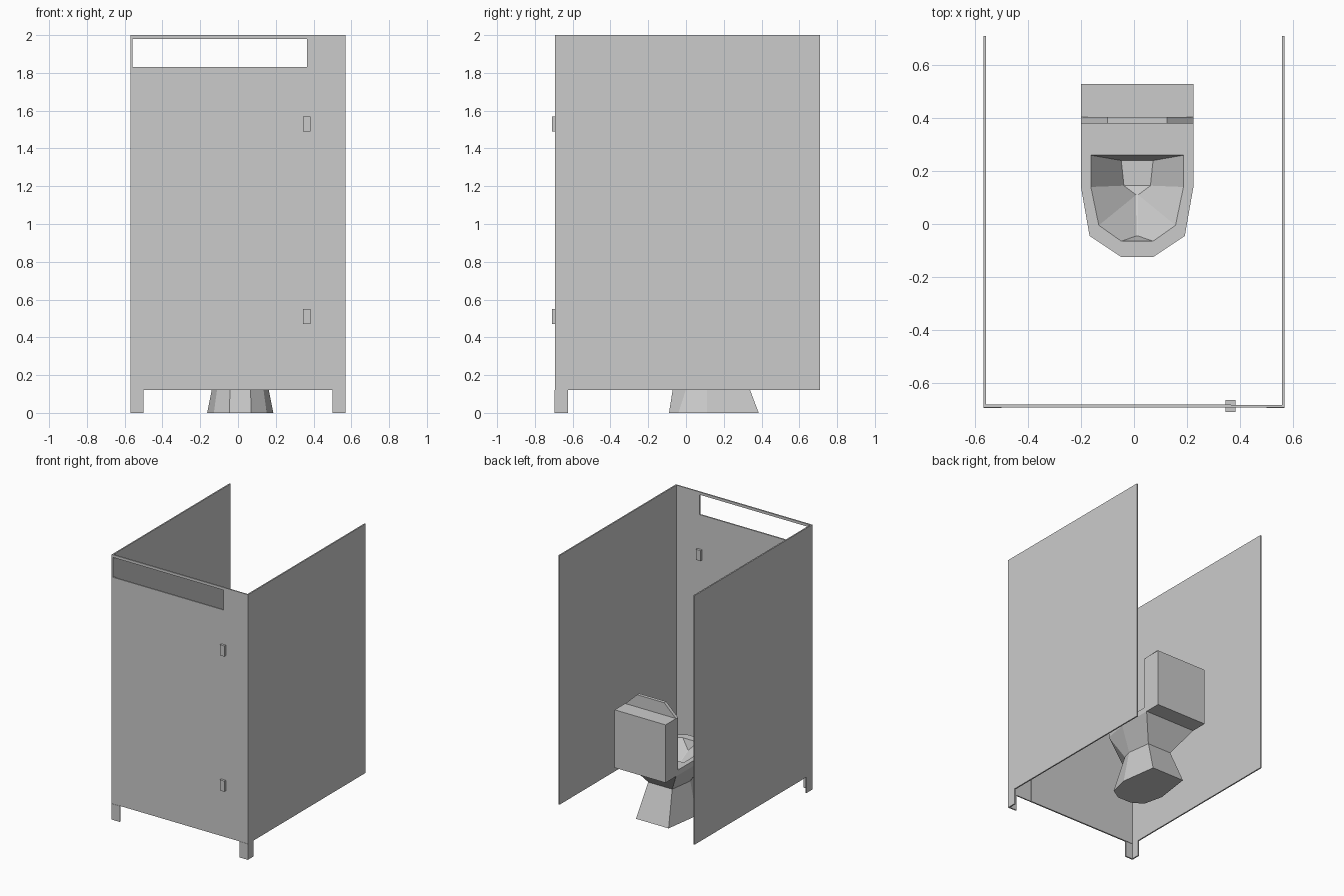
import bpy, bmesh

if "Cube" in bpy.data.objects:
    bpy.data.objects.remove(bpy.data.objects["Cube"])

CX = 0.012  # toilet centre line


def finish(name, bm):
    bmesh.ops.recalc_face_normals(bm, faces=bm.faces)
    me = bpy.data.meshes.new(name)
    bm.to_mesh(me)
    bm.free()
    ob = bpy.data.objects.new(name, me)
    bpy.context.collection.objects.link(ob)
    return ob


def box(name, x0, x1, y0, y1, z0, z1):
    bm = bmesh.new()
    bmesh.ops.create_cube(bm, size=1)
    for v in bm.verts:
        v.co = ((x0 + x1) / 2 + v.co.x * (x1 - x0),
                (y0 + y1) / 2 + v.co.y * (y1 - y0),
                (z0 + z1) / 2 + v.co.z * (z1 - z0))
    return finish(name, bm)


def prism_xz(name, pts, y0, y1):
    bm = bmesh.new()
    f = bm.faces.new([bm.verts.new((x, y0, z)) for x, z in pts])
    ext = bmesh.ops.extrude_face_region(bm, geom=[f])
    for v in ext["geom"]:
        if isinstance(v, bmesh.types.BMVert):
            v.co.y = y1
    return finish(name, bm)


def ring(half, z=None):
    """Mirror a front-to-back half outline into a closed ring."""
    pts = [(p[0], p[1], p[2] if z is None else z) for p in half]
    return [(CX + x, y, h) for x, y, h in pts] + \
           [(CX - x, y, h) for x, y, h in reversed(pts)]


# stall panels
for side, s in (("left", -1), ("right", 1)):
    box(side + "_panel", *sorted((s * 0.569, s * 0.559)), -0.69, 0.71, 0.12, 2.0)
    # angle-section front legs
    box(side + "_leg_front", *sorted((s * 0.569, s * 0.50)), -0.695, -0.685, 0, 0.12)
    box(side + "_leg_side", *sorted((s * 0.569, s * 0.559)), -0.685, -0.625, 0, 0.12)

# front: door, pillar and header rail
box("door", -0.569, 0.366, -0.693, -0.682, 0.12, 1.83)
box("front_pillar", 0.366, 0.569, -0.693, -0.684, 0.12, 2.0)
box("header_rail", -0.569, 0.366, -0.693, -0.682, 1.98, 2.0)
box("door_post", -0.569, -0.558, -0.693, -0.682, 1.83, 1.98)
for name, z in (("lower_hinge", 0.47), ("upper_hinge", 1.49)):
    box(name, 0.345, 0.383, -0.71, -0.665, z, z + 0.08)

# toilet body: foot, waist, rim and bowl lofted as one shell
outer = [(0.06, -0.125), (0.18, -0.045), (0.2125, 0.14), (0.2125, 0.405)]
rings = [
    ring([(0.058, -0.09), (0.14, -0.04), (0.175, 0.11), (0.136, 0.385)], 0),
    ring([(0.05, -0.05), (0.105, 0.04), (0.125, 0.11), (0.10, 0.29)], 0.25),
    ring(outer, 0.42),
    ring(outer, 0.46),
    ring([(0.06, -0.065), (0.145, -0.005), (0.175, 0.14), (0.175, 0.26)], 0.46),
    ring([(0.003, -0.045, 0.39), (0.004, 0.11, 0.31),
          (0.05, 0.145, 0.28), (0.06, 0.24, 0.28)]),
]
bm = bmesh.new()
loops = [[bm.verts.new(p) for p in r] for r in rings]
for a, b in zip(loops, loops[1:]):
    for i in range(8):
        j = (i + 1) % 8
        bm.faces.new((a[i], a[j], b[j], b[i]))
bm.faces.new(loops[0])
for i in range(3):
    b = loops[-1]
    bm.faces.new((b[i], b[i + 1], b[6 - i], b[7 - i]))
finish("toilet_body", bm)

# cistern and raised seat lid
box("cistern", CX - 0.2125, CX + 0.2125, 0.405, 0.53, 0.42, 0.857)
prism_xz("raised_lid",
         [(CX - 0.2125, 0.42), (CX + 0.2125, 0.42), (CX + 0.2125, 0.855),
          (CX + 0.113, 0.95), (CX - 0.113, 0.95), (CX - 0.2125, 0.855)],
         0.38, 0.405)
